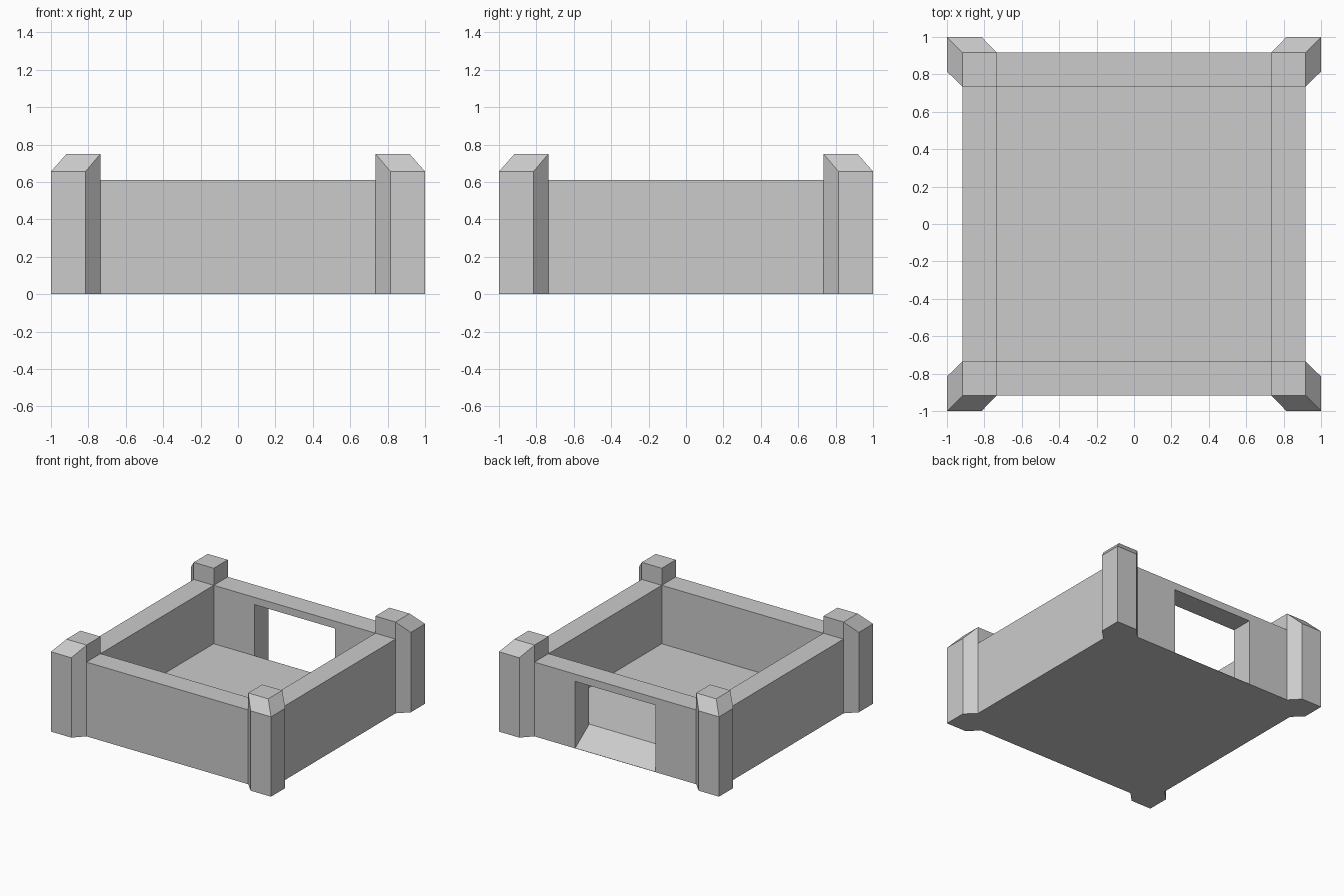
import bpy, bmesh

if "Cube" in bpy.data.objects:
    bpy.data.objects.remove(bpy.data.objects["Cube"])

OUT, INN = 0.917, 0.735        # outer and inner wall planes
WALL_H, FLOOR_H = 0.61, 0.13
DOOR_W, DOOR_H = 0.365, 0.55


def finish(name, bm):
    bmesh.ops.recalc_face_normals(bm, faces=bm.faces[:])
    mesh = bpy.data.meshes.new(name)
    bm.to_mesh(mesh)
    bm.free()
    obj = bpy.data.objects.new(name, mesh)
    bpy.context.collection.objects.link(obj)
    return obj


def side_prism(name, profile, half_width):
    """Extrude a (y, z) profile symmetrically along x."""
    bm = bmesh.new()
    face = bm.faces.new([bm.verts.new((-half_width, y, z)) for y, z in profile])
    new = bmesh.ops.extrude_face_region(bm, geom=[face])["geom"]
    bmesh.ops.translate(bm, vec=(2 * half_width, 0, 0),
                        verts=[v for v in new if isinstance(v, bmesh.types.BMVert)])
    return finish(name, bm)


def cut(target, cutter):
    mod = target.modifiers.new(cutter.name, 'BOOLEAN')
    mod.operation = 'DIFFERENCE'
    mod.solver = 'EXACT'
    mod.object = cutter
    cutter.hide_render = True
    cutter.hide_set(True)


# Walls and floor: a block hollowed from above, with a doorway at the back
walls = side_prism("walls_and_floor",
                   [(-OUT, 0), (OUT, 0), (OUT, WALL_H), (-OUT, WALL_H)], OUT)
cut(walls, side_prism("interior_cutter",
                      [(-INN, FLOOR_H), (INN, FLOOR_H), (INN, 1), (-INN, 1)], INN))
# Doorway profile includes the ramp rising to the floor
cut(walls, side_prism("doorway_cutter",
                      [(INN - 0.1, FLOOR_H + 0.05), (INN - 0.001, FLOOR_H + 0.001),
                       (OUT, 0.002), (1.1, 0.002),
                       (1.1, DOOR_H), (INN - 0.1, DOOR_H)], DOOR_W))

# Corner posts: chamfered footprint with sloped outer caps, mirrored to four corners
LOW, HIGH, SIDE = 0.656, 0.75, 0.815
footprint = [(1, 1, LOW), (SIDE, 1, LOW), (INN, OUT, HIGH),
             (INN, INN, HIGH), (OUT, INN, HIGH), (1, SIDE, LOW)]
bm = bmesh.new()
base = [bm.verts.new((x, y, 0)) for x, y, z in footprint]
rim = [bm.verts.new(p) for p in footprint]
peak = bm.verts.new((OUT, OUT, HIGH))
bm.faces.new(base)
for i in range(6):
    j = (i + 1) % 6
    bm.faces.new((base[i], base[j], rim[j], rim[i]))
bm.faces.new((rim[0], rim[1], rim[2], peak))
bm.faces.new((rim[2], rim[3], rim[4], peak))
bm.faces.new((rim[4], rim[5], rim[0], peak))
posts = finish("corner_posts", bm)
mirror = posts.modifiers.new("four_corners", 'MIRROR')
mirror.use_axis = (True, True, False)
mirror.use_clip = False
mirror.use_mirror_merge = False
